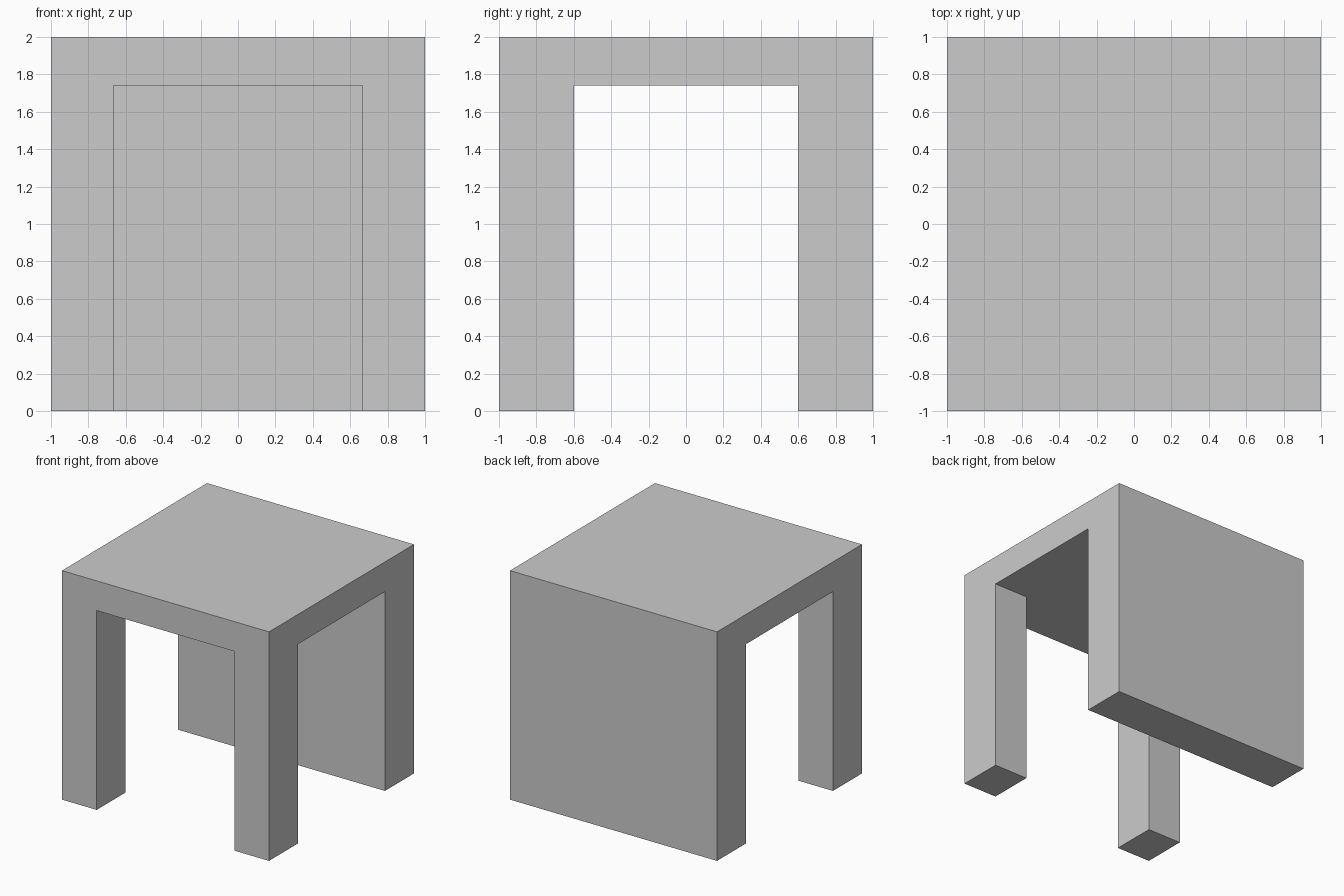
import bpy, bmesh, math
from mathutils import Vector

if "Cube" in bpy.data.objects:
    bpy.data.objects.remove(bpy.data.objects["Cube"])

LEG_X, LEG_Y, UNDER_Z, TOP_Z = 0.665, 0.60, 1.74, 2.0

bm = bmesh.new()

# Table top slab
bmesh.ops.create_cube(bm, size=2)
for v in bm.verts:
    v.co.z = TOP_Z if v.co.z > 0 else UNDER_Z

# Cut lines marking the leg and wall footprints
for axis, offset in (((1, 0, 0), LEG_X), ((0, 1, 0), LEG_Y)):
    for sign in (-1, 1):
        bmesh.ops.bisect_plane(bm, geom=bm.verts[:] + bm.edges[:] + bm.faces[:],
                               plane_co=Vector(axis) * offset * sign, plane_no=axis)


def is_support(face):
    """Underside cells belonging to the front legs or the full back wall."""
    c = face.calc_center_median()
    under = face.normal.z < -0.9
    return under and (c.y > LEG_Y or (c.y < -LEG_Y and abs(c.x) > LEG_X))


# Two front legs and the back wall, pulled down from the slab
bm.normal_update()
footprints = [f for f in bm.faces if is_support(f)]
result = bmesh.ops.extrude_face_region(bm, geom=footprints)
for item in result["geom"]:
    if isinstance(item, bmesh.types.BMVert):
        item.co.z = 0
leftover = [f for f in footprints if f.is_valid]
if leftover:
    bmesh.ops.delete(bm, geom=leftover, context='FACES')

# Merge flat areas into single clean faces
bmesh.ops.recalc_face_normals(bm, faces=bm.faces[:])
bmesh.ops.dissolve_limit(bm, angle_limit=math.radians(1),
                         verts=bm.verts[:], edges=bm.edges[:])

mesh = bpy.data.meshes.new("table_body")
bm.to_mesh(mesh)
bm.free()
bpy.context.collection.objects.link(bpy.data.objects.new("table_body", mesh))
